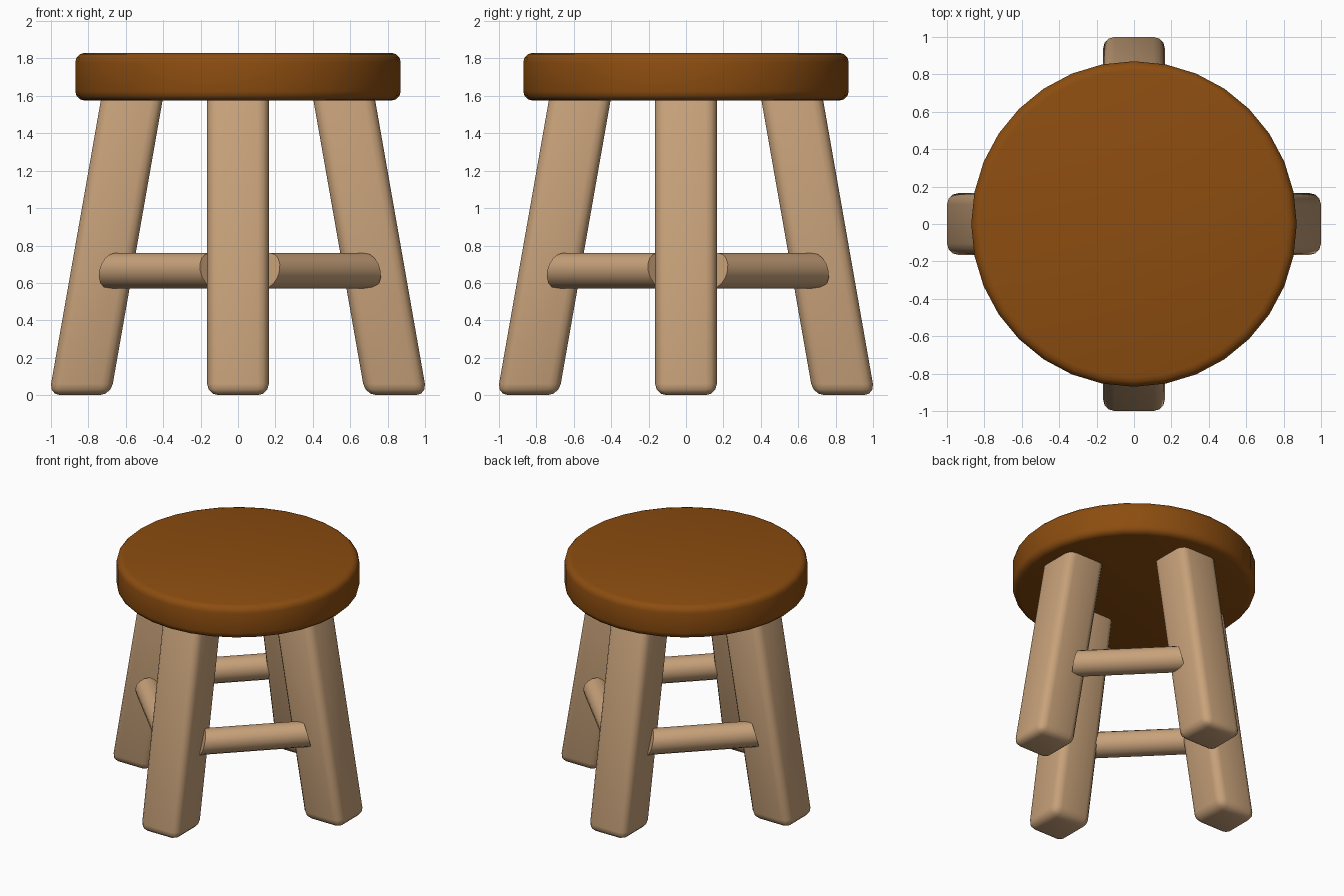
import bpy, bmesh, math
from mathutils import Matrix, Vector

if "Cube" in bpy.data.objects:
    bpy.data.objects.remove(bpy.data.objects["Cube"])


def material(name, rgb):
    m = bpy.data.materials.new(name)
    m.diffuse_color = (*rgb, 1)
    m.use_nodes = True
    m.node_tree.nodes["Principled BSDF"].inputs["Base Color"].default_value = m.diffuse_color
    return m


SEAT = material("dark brown wood", (0.262, 0.074, 0.005))
WOOD = material("light tan wood", (0.578, 0.361, 0.195))


def finish(bm, name, mat, turn=0.0):
    bm.transform(Matrix.Rotation(turn, 4, 'Z'))
    bmesh.ops.recalc_face_normals(bm, faces=bm.faces)
    me = bpy.data.meshes.new(name)
    bm.to_mesh(me)
    bm.free()
    me.materials.append(mat)
    ob = bpy.data.objects.new(name, me)
    bpy.context.collection.objects.link(ob)
    bpy.ops.object.select_all(action='DESELECT')
    ob.select_set(True)
    bpy.context.view_layer.objects.active = ob
    bpy.ops.object.shade_smooth_by_angle(angle=math.radians(50))


def round_edges(bm, edges, width, segments):
    bmesh.ops.bevel(bm, geom=edges, offset=width, segments=segments,
                    profile=0.5, affect='EDGES')


# Round seat with softened rims
bm = bmesh.new()
bmesh.ops.create_cone(bm, cap_ends=True, segments=32, radius1=0.87, radius2=0.87,
                      depth=0.255, matrix=Matrix.Translation((0, 0, 1.7025)))
rims = [e for e in bm.edges if abs(e.verts[0].co.z - e.verts[1].co.z) < 0.01]
round_edges(bm, rims, 0.05, 3)
finish(bm, "seat", SEAT)


# Square legs, splayed outwards but cut level with the floor
def leg(name, turn):
    bm = bmesh.new()
    height = 1.64
    bmesh.ops.create_cube(bm, size=1, matrix=Matrix.Translation((0, 0, height / 2))
                          @ Matrix.Diagonal((0.33, 0.33, height, 1)))
    round_edges(bm, bm.edges[:], 0.06, 3)
    for v in bm.verts:
        v.co.y -= 0.845 - 0.1755 * v.co.z
    finish(bm, name, WOOD, turn)


# Round rungs joining neighbouring legs, ends slanted like the legs
def rung(name, turn):
    a, b = Vector((0.155, -0.675, 0.665)), Vector((0.695, -0.135, 0.665))
    axis = b - a
    bm = bmesh.new()
    bmesh.ops.create_cone(bm, cap_ends=True, segments=16, radius1=0.095,
                          radius2=0.095, depth=axis.length)
    bm.transform(Matrix.Translation((a + b) / 2)
                 @ axis.to_track_quat('Z', 'Y').to_matrix().to_4x4())
    mid, along = (a + b) / 2, axis.normalized()
    for v in bm.verts:
        side = 1 if (v.co - mid).dot(along) > 0 else -1
        v.co -= along * side * 0.25 * (v.co.z - 0.665)
    finish(bm, name, WOOD, turn)


for i, (l, r) in enumerate([("front", "front_right"), ("right", "back_right"),
                            ("back", "back_left"), ("left", "front_left")]):
    leg(l + "_leg", i * math.pi / 2)
    rung(r + "_rung", i * math.pi / 2)
